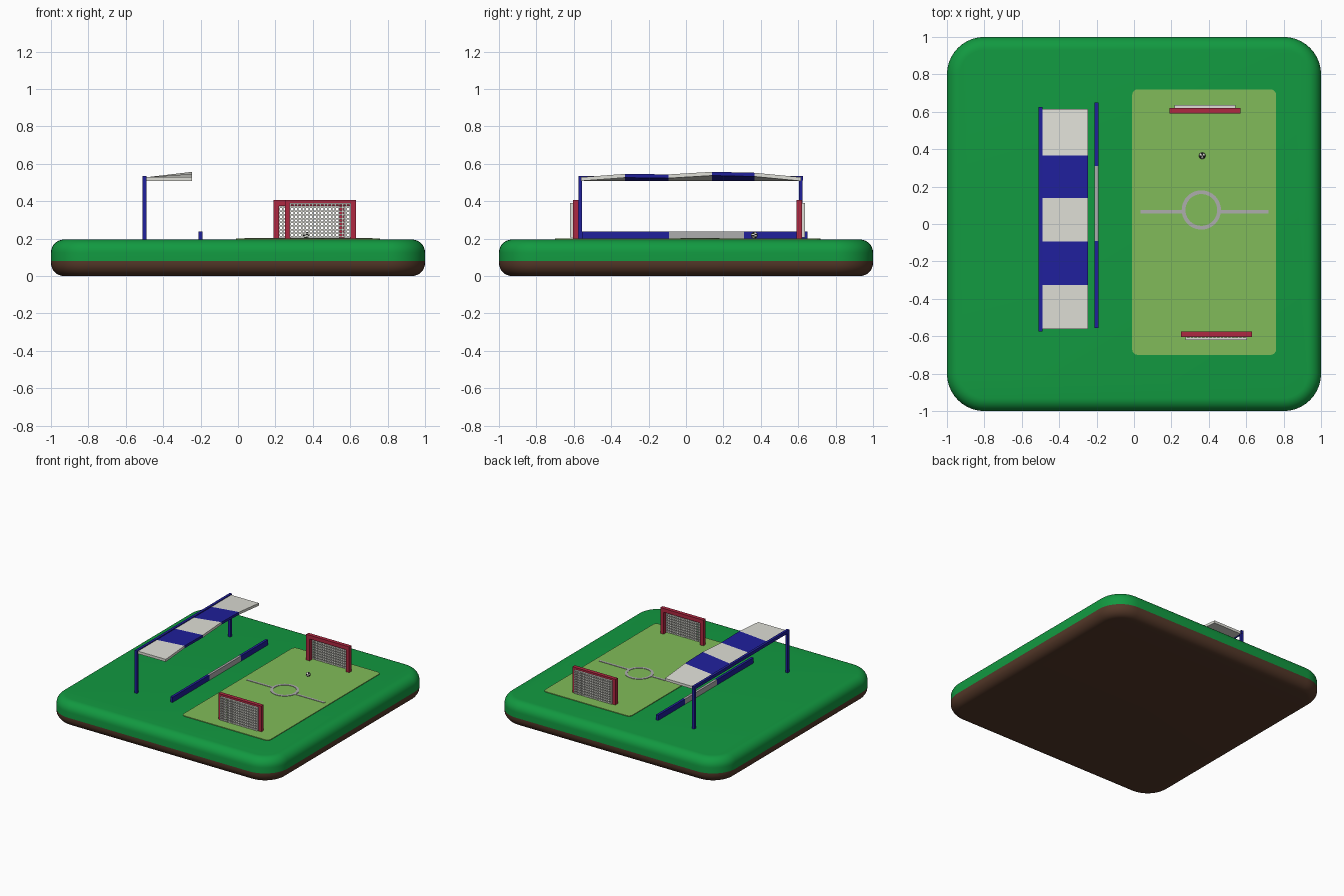
import bpy, bmesh, math
from mathutils import Matrix

if "Cube" in bpy.data.objects:
    bpy.data.objects.remove(bpy.data.objects["Cube"])


def material(name, rgb):
    m = bpy.data.materials.new(name)
    m.diffuse_color = (*rgb, 1)
    m.use_nodes = True
    m.node_tree.nodes["Principled BSDF"].inputs["Base Color"].default_value = m.diffuse_color
    return m


GRASS = material("grass", (0.006, 0.32, 0.052))
SOIL = material("soil", (0.09, 0.04, 0.022))
PITCH = material("pitch_green", (0.22, 0.50, 0.10))
RED = material("red", (0.43, 0.021, 0.053))
BLUE = material("blue", (0.014, 0.014, 0.33))
WHITE = material("white", (0.74, 0.74, 0.68))
GREY = material("line_grey", (0.42, 0.42, 0.42))
BLACK = material("black", (0.01, 0.01, 0.01))


def finish(name, bm, mats, smooth=False):
    bmesh.ops.recalc_face_normals(bm, faces=bm.faces[:])
    me = bpy.data.meshes.new(name)
    bm.to_mesh(me)
    bm.free()
    for m in mats:
        me.materials.append(m)
    ob = bpy.data.objects.new(name, me)
    bpy.context.collection.objects.link(ob)
    if smooth:
        bpy.ops.object.select_all(action='DESELECT')
        ob.select_set(True)
        bpy.context.view_layer.objects.active = ob
        bpy.ops.object.shade_smooth_by_angle(angle=math.radians(35))
    return ob


def add_box(bm, lo, hi):
    size = [b - a for a, b in zip(lo, hi)]
    mid = [(a + b) / 2 for a, b in zip(lo, hi)]
    bmesh.ops.create_cube(bm, size=1, matrix=Matrix.Translation(mid) @ Matrix.Diagonal((*size, 1)))


def boxes(name, mat, *pairs):
    bm = bmesh.new()
    for lo, hi in pairs:
        add_box(bm, lo, hi)
    return finish(name, bm, [mat])


def bridge(bm, a, b):
    n = len(a)
    for i in range(n):
        bm.faces.new((a[i], a[(i + 1) % n], b[(i + 1) % n], b[i]))


def rounded_slab(name, mat, center, half, r, levels, seg=10, smooth=False):
    """Stack of rounded rectangles; levels are (inset, z)."""
    bm = bmesh.new()
    rings = []
    for inset, z in levels:
        ring = []
        for k, (sx, sy) in enumerate(((1, 1), (-1, 1), (-1, -1), (1, -1))):
            for i in range(seg + 1):
                a = math.pi / 2 * (k + i / seg)
                ring.append(bm.verts.new((
                    center[0] + sx * (half[0] - r) + (r - inset) * math.cos(a),
                    center[1] + sy * (half[1] - r) + (r - inset) * math.sin(a), z)))
        rings.append(ring)
    for a, b in zip(rings, rings[1:]):
        bridge(bm, a, b)
    bm.faces.new(rings[0])
    bm.faces.new(rings[-1])
    return finish(name, bm, [mat], smooth)


# Ground: grass block on a soil block, both with rounded rims
arc = [math.pi / 2 * i / 8 for i in range(9)]
R, TOP = 0.07, 0.195
rounded_slab("grass_block", GRASS, (0, 0), (1, 1), 0.2,
             [(0, 0.08)] + [(R - R * math.cos(a), TOP - R + R * math.sin(a)) for a in arc], smooth=True)
rounded_slab("soil_block", SOIL, (0, 0), (1, 1), 0.2,
             [(R - R * math.sin(a), R - R * math.cos(a)) for a in arc] + [(0, 0.08)], smooth=True)

# Pitch and its markings
rounded_slab("pitch", PITCH, (0.375, 0.01), (0.385, 0.71), 0.03, [(0, 0.185), (0, 0.2)], seg=4)
bm = bmesh.new()
rings = []
for r, z in ((0.085, 0.195), (0.105, 0.195), (0.105, 0.203), (0.085, 0.203)):
    rings.append([bm.verts.new((0.36 + r * math.cos(t * math.pi / 20),
                                0.075 + r * math.sin(t * math.pi / 20), z)) for t in range(40)])
for i in range(4):
    bridge(bm, rings[i], rings[(i + 1) % 4])
finish("centre_circle", bm, [GREY])
boxes("halfway_line", GREY,
      ((0.035, 0.057, 0.195), (0.26, 0.074, 0.203)),
      ((0.46, 0.057, 0.195), (0.72, 0.074, 0.203)))

# Ball with chequered faces
bm = bmesh.new()
bmesh.ops.create_uvsphere(bm, u_segments=12, v_segments=8, radius=0.018,
                          matrix=Matrix.Translation((0.365, 0.365, 0.218)))
for f in bm.faces:
    c = f.calc_center_median()
    turn = int((math.atan2(c.y - 0.365, c.x - 0.365) + math.pi) / (math.pi / 3))
    band = int((c.z - 0.2) / 0.0091)
    f.material_index = (turn + band) % 2
finish("ball", bm, [WHITE, BLACK], smooth=True)


# Goals: frame plus a lattice net behind it
def goal(name, x0, y0, back):
    x1, z0, z1, w = x0 + 0.38, 0.195, 0.405, 0.03
    y1 = y0 + w
    boxes(name + "_frame", RED,
          ((x0, y0, z0), (x0 + w, y1, z1)),
          ((x1 - w, y0, z0), (x1, y1, z1)),
          ((x0 + w, y0, z1 - w), (x1 - w, y1, z1)))
    n0, n1 = (y1, y1 + 0.016) if back > 0 else (y0 - 0.016, y0)
    a, b, lo, hi, t = x0 + 0.026, x1 - 0.026, 0.205, 0.39, 0.008
    bars = []
    for i in range(17):
        x = a + (b - a - t) * i / 16
        bars.append(((x, n0, lo), (x + t, n1, hi)))
    for j in range(10):
        z = lo + (hi - lo - t) * j / 9
        bars.append(((a, n0 + 0.001, z), (b, n1 - 0.001, z + t)))
    boxes(name + "_net", WHITE, *bars)


goal("back_goal", 0.19, 0.59, 1)
goal("front_goal", 0.25, -0.605, -1)

# Touchline barrier, blue with a grey middle
for name, mat, a, b in (("barrier_front", BLUE, -0.555, -0.09),
                        ("barrier_middle", GREY, -0.09, 0.31),
                        ("barrier_back", BLUE, 0.31, 0.65)):
    boxes(name, mat, ((-0.21, a, 0.19), (-0.19, b, 0.237)))

# Canopy support: two posts and a rail
boxes("canopy_support", BLUE,
      ((-0.51, -0.575, 0.19), (-0.49, -0.555, 0.51)),
      ((-0.51, 0.603, 0.19), (-0.49, 0.623, 0.51)),
      ((-0.51, -0.575, 0.51), (-0.49, 0.625, 0.535)))

# Canopy: striped panels whose free edge arches upward
edge = [(-0.562, 0.528), (-0.325, 0.546), (-0.093, 0.543), (0.14, 0.557), (0.365, 0.552), (0.615, 0.528)]
for i, (p, q) in enumerate(zip(edge, edge[1:])):
    bm = bmesh.new()
    ends = []
    for y, h in (p, q):
        ends.append([bm.verts.new(v) for v in ((-0.49, y, 0.507), (-0.245, y, h - 0.02),
                                               (-0.245, y, h), (-0.49, y, 0.528))])
    bridge(bm, *ends)
    bm.faces.new(ends[0])
    bm.faces.new(ends[1])
    finish(f"canopy_panel_{i + 1}", bm, [BLUE if i % 2 else WHITE])
